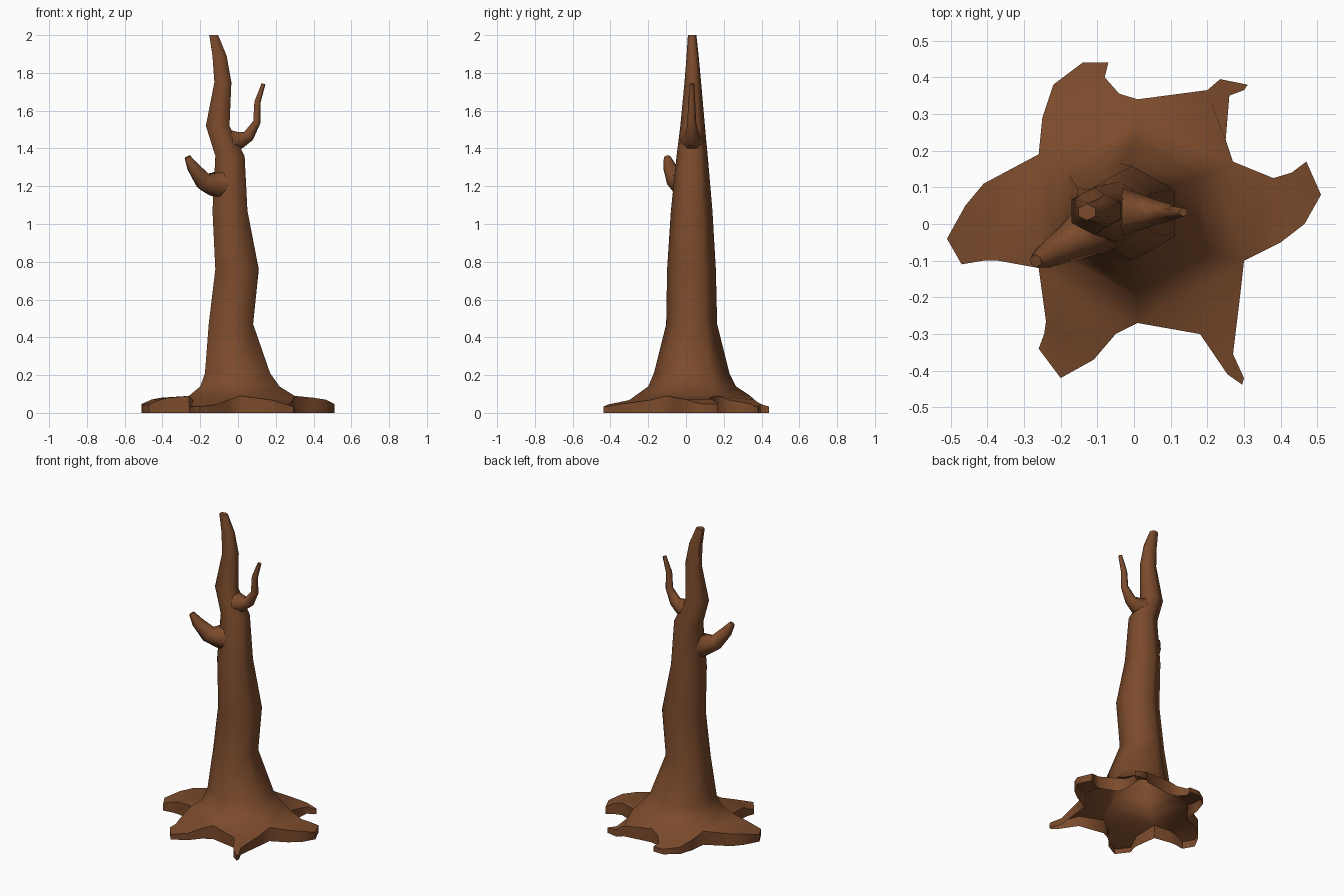
import bpy, bmesh, math
from mathutils import Vector

if "Cube" in bpy.data.objects:
    bpy.data.objects.remove(bpy.data.objects["Cube"])

bark = bpy.data.materials.new("bark")
bark.diffuse_color = (0.2, 0.07, 0.025, 1)
bark.use_nodes = True
bark.node_tree.nodes["Principled BSDF"].inputs["Base Color"].default_value = bark.diffuse_color
ANGLES = [math.radians(-30 + 60 * i) for i in range(6)]


def bridge(bm, low, high):
    for i in range(6):
        j = (i + 1) % 6
        bm.faces.new((low[i], low[j], high[j], high[i]))


def finish(bm, name):
    mesh = bpy.data.meshes.new(name)
    bm.to_mesh(mesh)
    bm.free()
    obj = bpy.data.objects.new(name, mesh)
    bpy.context.collection.objects.link(obj)
    mesh.materials.append(bark)
    bpy.ops.object.select_all(action='DESELECT')
    obj.select_set(True)
    bpy.context.view_layer.objects.active = obj
    bpy.ops.object.shade_smooth_by_angle(angle=math.radians(65))
    return obj


# Trunk: six-sided rings given as (z, x min, x max, y min, y max)
RINGS = [
    (0.14, -0.20, 0.22, -0.20, 0.265),
    (0.21, -0.175, 0.17, -0.17, 0.23),
    (0.47, -0.155, 0.08, -0.105, 0.165),
    (0.76, -0.12, 0.11, -0.10, 0.158),
    (1.07, -0.135, 0.05, -0.08, 0.14),
    (1.36, -0.12, 0.035, -0.05, 0.115),
    (1.52, -0.17, -0.045, -0.03, 0.10),
    (1.75, -0.125, -0.035, -0.008, 0.08),
    (1.89, -0.135, -0.06, 0.003, 0.067),
    (2.0, -0.152, -0.105, 0.01, 0.055),
]
# Flare corners between the roots
VALLEYS = [(0.30, -0.10), (0.27, 0.17), (0.01, 0.34),
           (-0.26, 0.19), (-0.26, -0.12), (0.01, -0.27)]
# Root outlines: right edge then left edge, each running outwards
ROOTS = [
    ([(0.40, -0.05), (0.465, 0.0), (0.51, 0.08)],
     [(0.38, 0.125), (0.43, 0.14), (0.47, 0.17)]),
    ([(0.25, 0.23), (0.26, 0.35), (0.30, 0.365)],
     [(0.20, 0.365), (0.235, 0.395), (0.31, 0.38)]),
    ([(-0.04, 0.355), (-0.08, 0.40), (-0.07, 0.44)],
     [(-0.25, 0.29), (-0.22, 0.38), (-0.14, 0.44)]),
    ([(-0.41, 0.11), (-0.46, 0.05), (-0.51, -0.04)],
     [(-0.37, -0.10), (-0.41, -0.10), (-0.47, -0.11)]),
    ([(-0.24, -0.265), (-0.245, -0.30), (-0.26, -0.34)],
     [(-0.05, -0.30), (-0.11, -0.37), (-0.20, -0.42)]),
    ([(0.18, -0.30), (0.255, -0.41), (0.295, -0.438)],
     [(0.29, -0.19), (0.27, -0.355), (0.30, -0.42)]),
]
WIDE, THIN = (0.08, 0.07, 0.047), (0.068, 0.045, 0.033)
HEIGHTS = [WIDE, THIN, THIN, WIDE, THIN, THIN]

bm = bmesh.new()
flare = [bm.verts.new((x, y, 0.09)) for x, y in VALLEYS]
floor = [bm.verts.new((x, y, 0)) for x, y in VALLEYS]
below = flare
for z, x0, x1, y0, y1 in RINGS:
    cx, cy, rx, ry = (x0 + x1) / 2, (y0 + y1) / 2, (x1 - x0) / 2, (y1 - y0) / 2
    ring = [bm.verts.new((cx + rx * math.cos(a) / math.cos(math.pi / 6),
                          cy + ry * math.sin(a), z)) for a in ANGLES]
    bridge(bm, below, ring)
    below = ring
bm.faces.new(below)

# Roots: a top, two walls and a tip, open underneath
for i, ((right, left), heights) in enumerate(zip(ROOTS, HEIGHTS)):
    j = (i + 1) % 6
    a, b, fa, fb = flare[i], flare[j], floor[i], floor[j]
    for p, q, z in zip(right, left, heights):
        a2, b2 = bm.verts.new((*p, z)), bm.verts.new((*q, z))
        fa2, fb2 = bm.verts.new((*p, 0)), bm.verts.new((*q, 0))
        bm.faces.new((a, a2, b2, b))
        bm.faces.new((fa, fa2, a2, a))
        bm.faces.new((fb2, fb, b, b2))
        a, b, fa, fb = a2, b2, fa2, fb2
    bm.faces.new((fa, fb, b, a))
finish(bm, "trunk_and_roots")


# Branches: tapered six-sided tubes, points given as (x, y, z, radius)
def branch(name, path):
    bm = bmesh.new()
    pts = [Vector(p[:3]) for p in path]
    below = None
    for k, p in enumerate(pts):
        d = (pts[min(k + 1, len(pts) - 1)] - pts[max(k - 1, 0)]).normalized()
        u = Vector((0, 1, 0)).cross(d).normalized()
        v = d.cross(u)
        ring = [bm.verts.new(p + path[k][3] * (u * math.cos(a) + v * math.sin(a)))
                for a in ANGLES]
        if below:
            bridge(bm, below, ring)
        below = ring
    bm.faces.new(below)
    return finish(bm, name)


branch("right_branch", [
    (-0.03, 0.033, 1.44, 0.065), (0.015, 0.033, 1.445, 0.05),
    (0.055, 0.032, 1.465, 0.036), (0.10, 0.031, 1.54, 0.023),
    (0.103, 0.03, 1.645, 0.019), (0.135, 0.032, 1.742, 0.012)])
branch("left_branch", [
    (-0.08, 0.01, 1.21, 0.085), (-0.13, -0.022, 1.21, 0.068),
    (-0.18, -0.052, 1.225, 0.053), (-0.238, -0.085, 1.30, 0.036),
    (-0.268, -0.10, 1.355, 0.018)])
